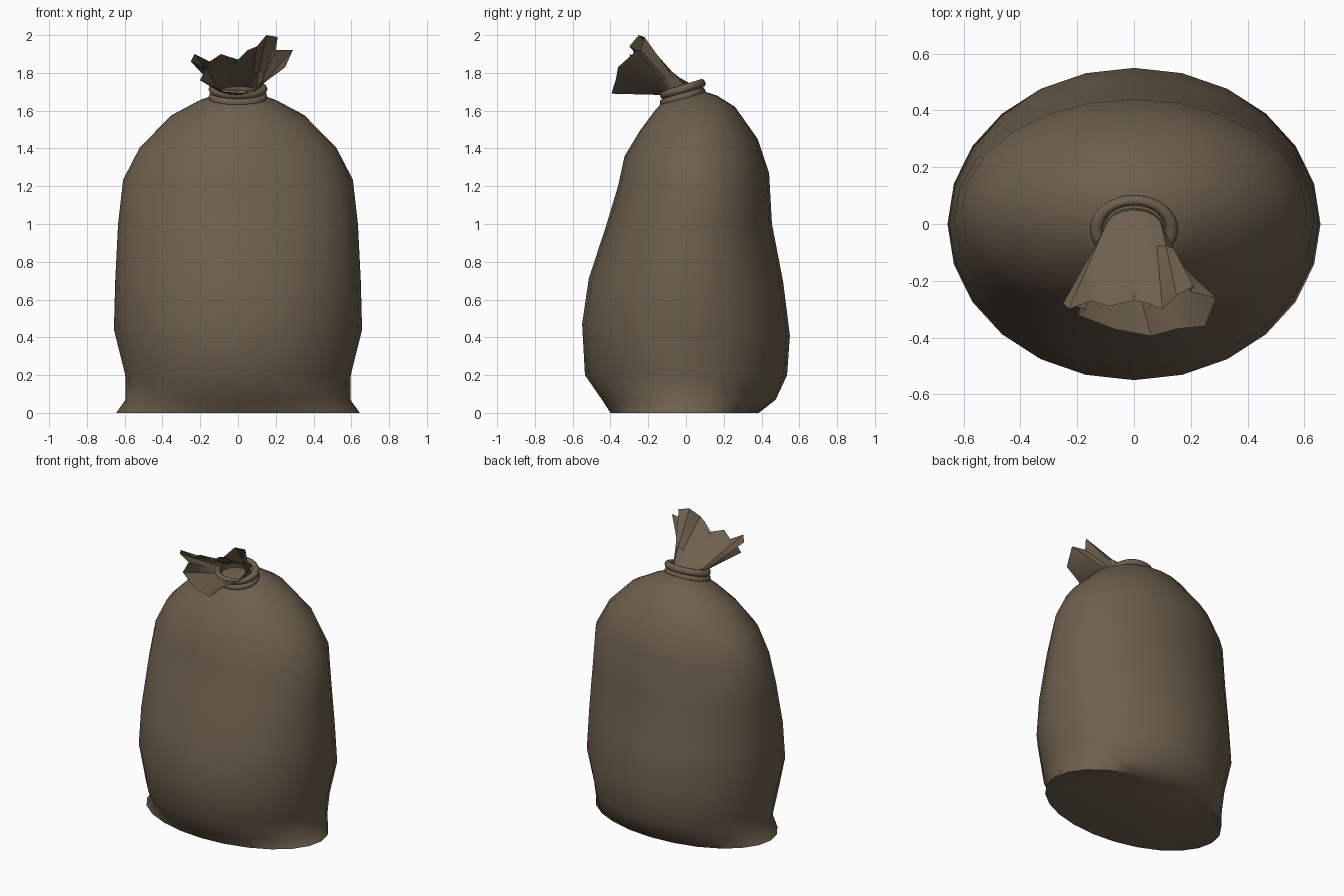
import bpy, bmesh, math
from mathutils import Vector

if "Cube" in bpy.data.objects:
    bpy.data.objects.remove(bpy.data.objects["Cube"])

cloth = bpy.data.materials.new("brown_burlap")
cloth.diffuse_color = (0.155, 0.115, 0.075, 1)
cloth.use_nodes = True
cloth.node_tree.nodes["Principled BSDF"].inputs["Base Color"].default_value = cloth.diffuse_color


def loft(name, rings, cap_start=False, cap_end=False, angle=50):
    """Skin a list of closed rings with quads."""
    bm = bmesh.new()
    loops = [[bm.verts.new(p) for p in ring] for ring in rings]
    n = len(loops[0])
    for a, b in zip(loops, loops[1:]):
        for i in range(n):
            j = (i + 1) % n
            bm.faces.new((a[i], a[j], b[j], b[i]))
    if cap_start:
        bm.faces.new(loops[0])
    if cap_end:
        bm.faces.new(loops[-1])
    bmesh.ops.recalc_face_normals(bm, faces=bm.faces[:])
    mesh = bpy.data.meshes.new(name)
    bm.to_mesh(mesh)
    bm.free()
    ob = bpy.data.objects.new(name, mesh)
    bpy.context.collection.objects.link(ob)
    finish(ob, angle)
    return ob


def finish(ob, angle):
    ob.data.materials.append(cloth)
    bpy.ops.object.select_all(action='DESELECT')
    bpy.context.view_layer.objects.active = ob
    ob.select_set(True)
    bpy.ops.object.shade_smooth_by_angle(angle=math.radians(angle))


# Sack body: half width, front y, front z, back y, back z
profile = [
    (0.645, -0.40, 0.00, 0.385, 0.00),
    (0.595, -0.445, 0.07, 0.475, 0.07),
    (0.597, -0.535, 0.20, 0.535, 0.20),
    (0.657, -0.55, 0.47, 0.55, 0.41),
    (0.650, -0.515, 0.71, 0.515, 0.69),
    (0.635, -0.42, 1.00, 0.455, 1.00),
    (0.608, -0.36, 1.20, 0.44, 1.27),
    (0.52, -0.325, 1.36, 0.38, 1.45),
    (0.365, -0.24, 1.50, 0.26, 1.62),
    (0.22, -0.165, 1.60, 0.165, 1.68),
    (0.12, -0.12, 1.65, 0.085, 1.705),
]
body_rings = []
for hw, yf, zf, yb, zb in profile:
    ring = []
    for i in range(24):
        a = 2 * math.pi * i / 24
        t = (1 + math.cos(a)) / 2          # 1 at the back, 0 at the front
        ring.append((hw * math.sin(a), yf + (yb - yf) * t, zf + (zb - zf) * t))
    body_rings.append(ring)
loft("sack_body", body_rings, True, True)

# Two turns of cord round the neck, leaning forward
tilt = math.radians(17)
for k, (y, z, r) in enumerate([(-0.018, 1.672, 0.130), (-0.018, 1.714, 0.130)]):
    bpy.ops.mesh.primitive_torus_add(
        major_radius=r, minor_radius=0.023, major_segments=32, minor_segments=10,
        location=(0, y, z), rotation=(tilt, 0, 0))
    ob = bpy.context.object
    ob.name = "neck_cord_%d" % (k + 1)
    ob.scale = (1.02, 0.82, 1)
    finish(ob, 60)

# Gathered mouth: crumpled rim, flopping to the front
rim = [Vector(p) for p in (
    (0, -.27, 1.87), (.05, -.28, 1.92), (.10, -.30, 1.94), (.15, -.25, 2.0),
    (.21, -.22, 1.99), (.20, -.24, 1.92), (.29, -.26, 1.92), (.25, -.36, 1.83),
    (.15, -.37, 1.77), (.06, -.395, 1.69), (-.07, -.37, 1.70), (-.20, -.32, 1.76),
    (-.17, -.30, 1.83), (-.25, -.28, 1.86), (-.23, -.30, 1.90), (-.15, -.27, 1.86),
    (-.09, -.29, 1.90))]
base = []
for i in range(len(rim)):
    a = 2 * math.pi * i / len(rim)
    c = math.cos(a)
    base.append(Vector((0.105 * math.sin(a), -0.025 + 0.075 * c, 1.705 + 0.023 * c)))
neck = [p + Vector((0, 0.01, -0.05)) for p in base]
lips = [[b.lerp(r, t) for b, r in zip(base, rim)] for t in (0.0, 0.33, 0.66, 1.0)]
loft("sack_mouth", [neck] + lips, angle=35)
